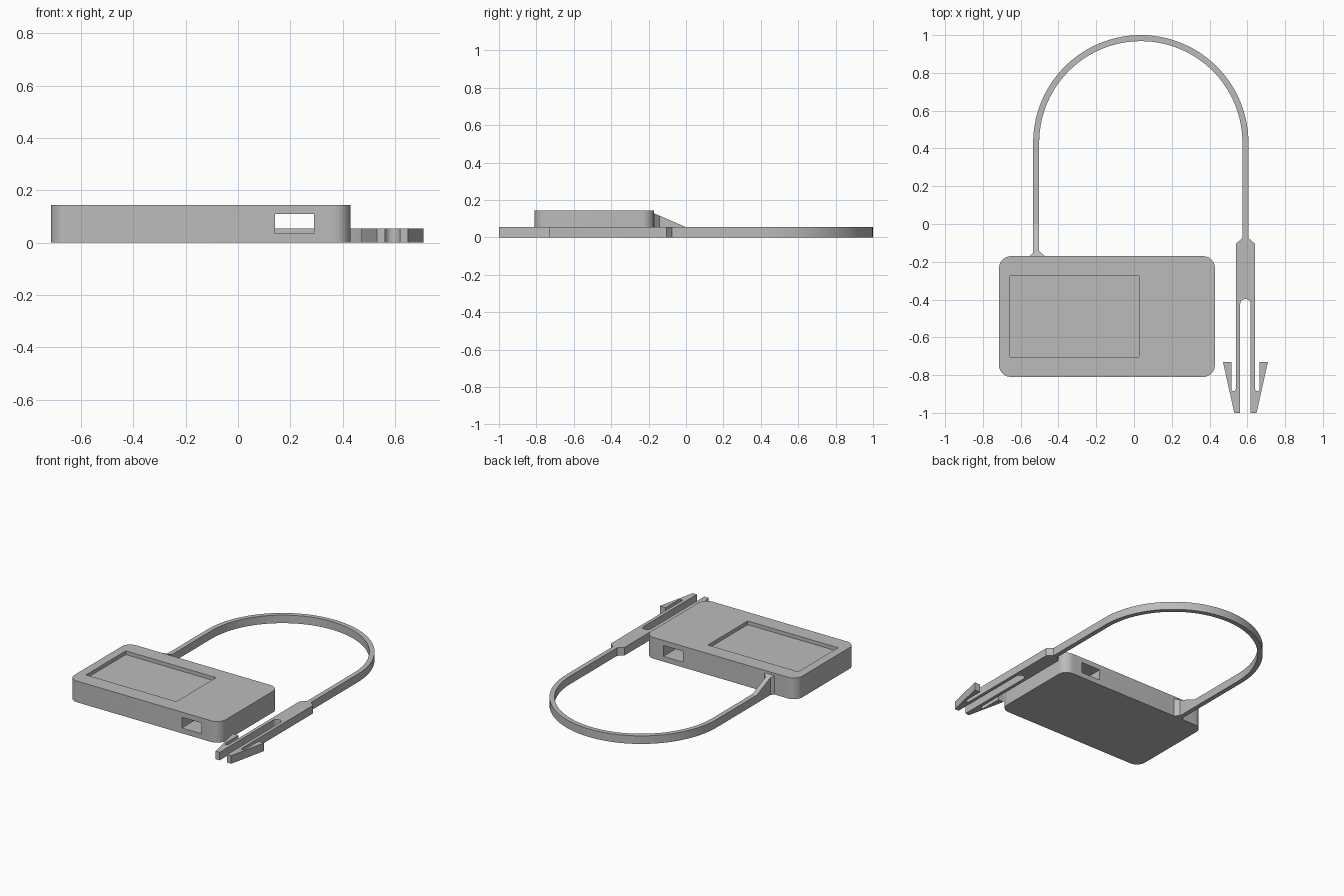
import bpy, bmesh
from math import cos, sin, pi

cube = bpy.data.objects.get("Cube")
if cube:
    bpy.data.objects.remove(cube, do_unlink=True)

grey = bpy.data.materials.new("plain grey")
grey.use_nodes = True
GREY = (0.5, 0.5, 0.5, 1)
grey.diffuse_color = GREY
for node in grey.node_tree.nodes:
    if node.type == "BSDF_PRINCIPLED":
        node.inputs["Base Color"].default_value = GREY


def arc(cx, cy, r, start, end, steps):
    """Points on an arc, angles in units of pi."""
    angles = [pi * (start + (end - start) * i / steps) for i in range(steps + 1)]
    return [(cx + r * cos(a), cy + r * sin(a)) for a in angles]


def prism(name, outline, z0, top):
    """Extrude a plan outline from z0 up to top(y)."""
    bm = bmesh.new()
    low = [bm.verts.new((x, y, z0)) for x, y in outline]
    high = [bm.verts.new((x, y, top(y))) for x, y in outline]
    bm.faces.new(low)
    bm.faces.new(high)
    for i in range(len(low)):
        j = (i + 1) % len(low)
        bm.faces.new((low[i], low[j], high[j], high[i]))
    bmesh.ops.recalc_face_normals(bm, faces=bm.faces)
    mesh = bpy.data.meshes.new(name)
    bm.to_mesh(mesh)
    bm.free()
    mesh.materials.append(grey)
    obj = bpy.data.objects.new(name, mesh)
    bpy.context.collection.objects.link(obj)
    return obj


def rectangle(x0, x1, y0, y1):
    return [(x0, y0), (x1, y0), (x1, y1), (x0, y1)]


def cut(target, cutter):
    mod = target.modifiers.new(cutter.name, "BOOLEAN")
    mod.operation = "DIFFERENCE"
    mod.solver = "EXACT"
    mod.object = cutter
    bpy.context.view_layer.objects.active = target
    bpy.ops.object.modifier_apply(modifier=mod.name)
    bpy.data.objects.remove(cutter, do_unlink=True)


# Rounded body with a label recess and a latch tunnel
X0, X1, Y0, Y1, R = -0.715, 0.429, -0.81, -0.17, 0.065
corners = [(X1 - R, Y1 - R), (X0 + R, Y1 - R), (X0 + R, Y0 + R), (X1 - R, Y0 + R)]
plan = []
for i, (cx, cy) in enumerate(corners):
    plan += arc(cx, cy, R, i / 2, i / 2 + 0.5, 10)
body = prism("body", plan, 0, lambda y: 0.145)
cut(body, prism("recess_cutter", rectangle(-0.657, 0.026, -0.703, -0.274),
                0.12, lambda y: 0.2))
cut(body, prism("tunnel_cutter", rectangle(0.142, 0.29, -0.9, -0.1),
                0.036, lambda y: 0.11))

# Flat strap looping from the body to the latch
T = 0.055
CX, CY, OUT, IN = 0.036, 0.43, 0.57, 0.538
loop = [(CX + OUT, -0.075)] + arc(CX, CY, OUT, 0, 1, 56) + [(CX - OUT, 0)]
loop += [(CX - IN, 0)] + arc(CX, CY, IN, 1, 0, 56) + [(CX + IN, -0.075)]
strap = prism("strap", loop, 0, lambda y: T)

# Sloped gusset flaring into the back of the body
L, M = CX - OUT, CX - IN
gusset = prism("strap_gusset", [
    (-0.55, -0.18), (-0.55, -0.168), (L, -0.15), (L, 0),
    (M, 0), (M, -0.142), (-0.475, -0.168), (-0.475, -0.18)],
    0, lambda y: T - 0.43 * y)

# Forked latch with a barb on each prong, mirrored about its centre line
half = [(0.016, -0.075), (0.051, -0.105)]
half += arc(0.063, -0.873, 0.012, 1, 2, 6)
half += [(0.075, -0.73), (0.119, -0.73), (0.059, -1), (0.028, -1)]
half += arc(0, -0.425, 0.028, 0, 0.5, 8)
LX = 0.59
outline = [(LX + x, y) for x, y in half]
outline += [(LX - x, y) for x, y in reversed(half[:-1])]
latch = prism("latch", outline, 0, lambda y: T)

# Smooth the curves and keep the edges sharp
bpy.ops.object.select_all(action="DESELECT")
for obj in (body, strap, gusset, latch):
    obj.select_set(True)
bpy.context.view_layer.objects.active = body
bpy.ops.object.shade_smooth_by_angle(angle=pi / 6)
